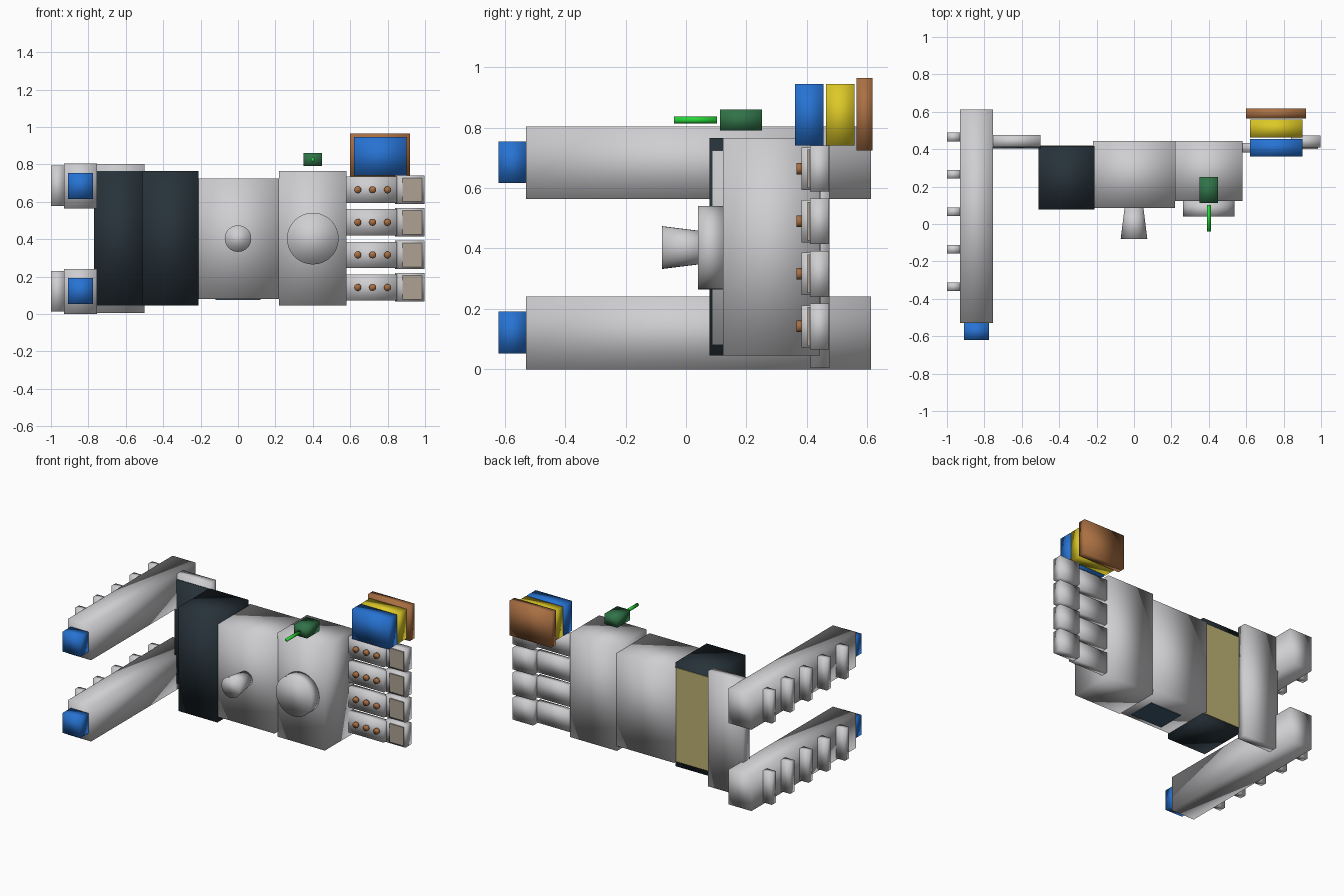
import bpy, bmesh, math
from mathutils import Matrix, Vector

if "Cube" in bpy.data.objects:
    bpy.data.objects.remove(bpy.data.objects["Cube"])


def material(name, r, g, b):
    m = bpy.data.materials.new(name)
    m.diffuse_color = (r, g, b, 1)
    m.use_nodes = True
    m.node_tree.nodes["Principled BSDF"].inputs["Base Color"].default_value = m.diffuse_color
    return m


GREY = material("light grey", 0.62, 0.62, 0.64)
DARK = material("charcoal", 0.02, 0.032, 0.042)
BLUE = material("blue", 0.02, 0.17, 0.65)
YELLOW = material("yellow", 0.72, 0.58, 0.02)
BROWN = material("copper brown", 0.40, 0.16, 0.055)
GREEN = material("dark green", 0.03, 0.17, 0.065)
LIME = material("bright green", 0.02, 0.68, 0.04)
KHAKI = material("khaki", 0.50, 0.44, 0.17)
TAN = material("tan", 0.42, 0.36, 0.29)
SLATE = material("slate blue", 0.05, 0.11, 0.18)


def finish(name, bm, mat, smooth):
    me = bpy.data.meshes.new(name)
    bmesh.ops.recalc_face_normals(bm, faces=bm.faces)
    for f in bm.faces:
        f.smooth = smooth
    bm.to_mesh(me)
    bm.free()
    me.materials.append(mat)
    ob = bpy.data.objects.new(name, me)
    bpy.context.collection.objects.link(ob)
    return ob


def box(name, mat, x, y, z, smooth=True):
    """Box from (low, high) ranges."""
    bm = bmesh.new()
    size = Vector((x[1] - x[0], y[1] - y[0], z[1] - z[0]))
    mid = Vector((sum(x) / 2, sum(y) / 2, sum(z) / 2))
    bmesh.ops.create_cube(bm, size=1, matrix=Matrix.Translation(mid) @ Matrix.Diagonal(size).to_4x4())
    return finish(name, bm, mat, smooth)


def rod(name, mat, x, z, y, r_front, r_back, sides=32):
    """Tapered cylinder along y."""
    bm = bmesh.new()
    m = Matrix.Translation((x, sum(y) / 2, z)) @ Matrix.Rotation(math.pi / 2, 4, 'X')
    bmesh.ops.create_cone(bm, cap_ends=True, segments=sides, radius1=r_back,
                          radius2=r_front, depth=y[1] - y[0], matrix=m)
    return finish(name, bm, mat, True)


# two long beams with blue tips and outer fins
for level, z in (("lower", 0.0), ("upper", 0.563)):
    box(level + "_beam", GREY, (-0.93, -0.755), (-0.53, 0.612), (z, z + 0.241))
    box(level + "_beam_tip", BLUE, (-0.91, -0.775), (-0.62, -0.53), (z + 0.053, z + 0.191))
    for i in range(5):
        y = 0.465 - 0.2 * i
        box(f"{level}_fin_{i + 1}", GREY, (-1.0, -0.93), (y - 0.023, y + 0.023), (z + 0.014, z + 0.231))

# crossing plate with a dark front
box("cross_plate", GREY, (-0.77, -0.5), (0.412, 0.475), (0.005, 0.803))
box("cross_plate_front", DARK, (-0.77, -0.5), (0.404, 0.411), (0.045, 0.765))

# body blocks
box("dark_block", DARK, (-0.51, -0.212), (0.077, 0.417), (0.045, 0.765))
box("rear_panel", KHAKI, (-0.5, -0.22), (0.416, 0.421), (0.08, 0.73), False)
box("middle_block", GREY, (-0.22, 0.22), (0.086, 0.445), (0.08, 0.724))
box("bottom_window", SLATE, (-0.12, 0.12), (0.12, 0.31), (0.075, 0.081), False)
box("palm_block", GREY, (0.218, 0.58), (0.122, 0.443), (0.045, 0.765))

# front knob and disc
rod("front_knob", GREY, 0.0, 0.403, (-0.08, 0.088), 0.071, 0.05)
rod("front_disc", GREY, 0.4, 0.403, (0.04, 0.124), 0.138, 0.138, 48)

# small pod with an antenna above the palm
box("top_pod", GREEN, (0.35, 0.45), (0.112, 0.252), (0.79, 0.86))
rod("antenna", LIME, 0.4, 0.825, (-0.04, 0.102), 0.011, 0.011, 16)

# four fingers with buttons and pads
for i in range(4):
    z = 0.664 - 0.174 * i
    n = i + 1
    box(f"finger_base_{n}", GREY, (0.57, 0.85), (0.383, 0.432), (z - 0.07, z + 0.07))
    box(f"finger_tip_{n}", GREY, (0.84, 0.996), (0.41, 0.474), (z - 0.076, z + 0.076))
    box(f"finger_pad_{n}", TAN, (0.88, 0.985), (0.402, 0.411), (z - 0.064, z + 0.064), False)
    for k in range(3):
        rod(f"finger_{n}_button_{k + 1}", BROWN, 0.64 + 0.08 * k, z, (0.366, 0.385), 0.019, 0.019, 16)

# stacked cartridge above the fingers
box("cartridge_front", BLUE, (0.62, 0.9), (0.36, 0.455), (0.74, 0.945))
box("cartridge_middle", YELLOW, (0.62, 0.9), (0.463, 0.558), (0.74, 0.945))
box("cartridge_back", BROWN, (0.6, 0.92), (0.565, 0.618), (0.725, 0.965))
